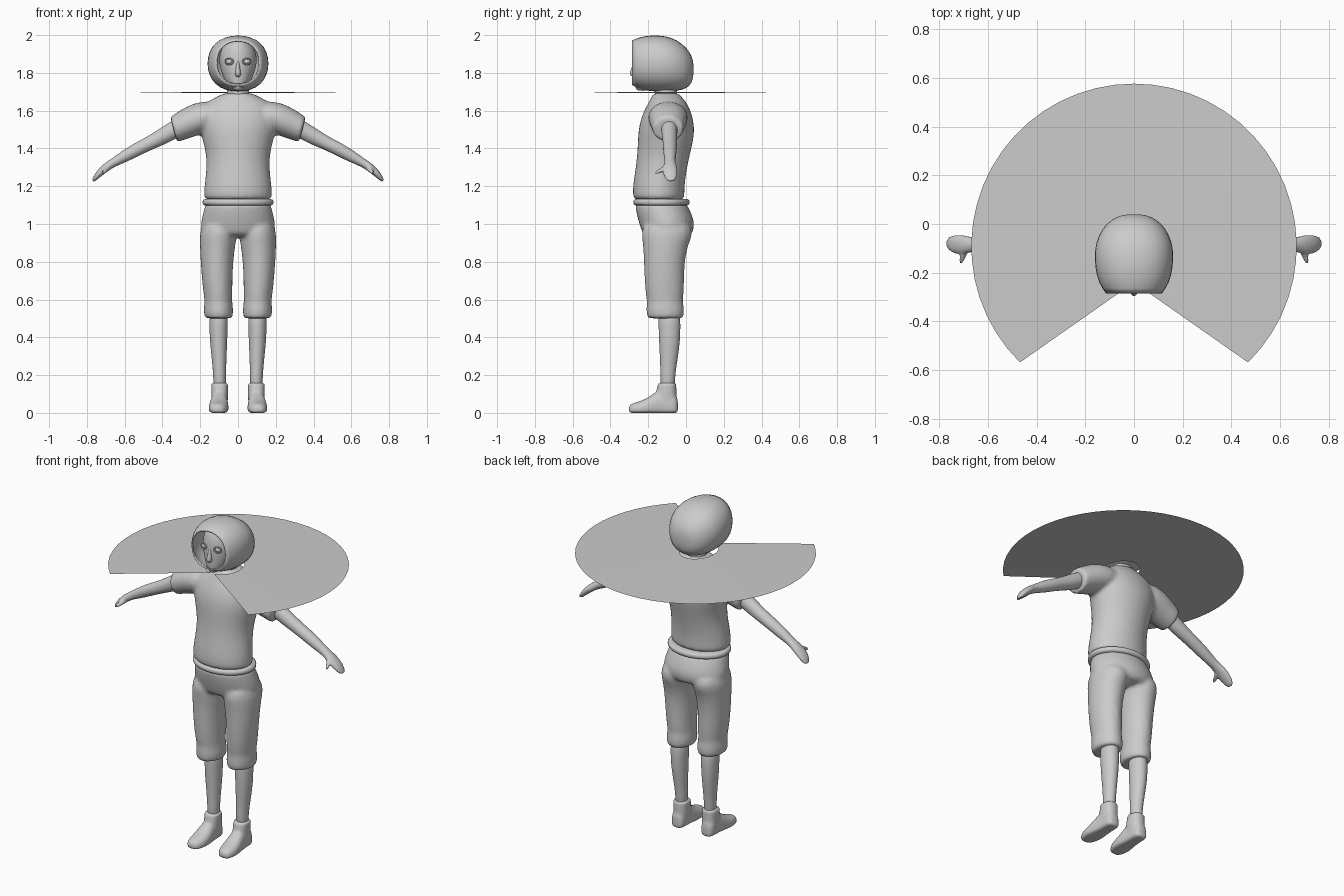
import bpy, bmesh
from math import sin, cos, pi, radians, copysign
from mathutils import Vector


# Cross-sections: (centre, axis A, axis B)
def V(z, x0, x1, y0, y1):
    return (Vector(((x0 + x1) / 2, (y0 + y1) / 2, z)),
            Vector(((x1 - x0) / 2, 0, 0)), Vector((0, (y1 - y0) / 2, 0)))


def H(y, x0, x1, z0, z1):
    return (Vector(((x0 + x1) / 2, y, (z0 + z1) / 2)),
            Vector(((x1 - x0) / 2, 0, 0)), Vector((0, 0, (z1 - z0) / 2)))


def T(x, z, y, r, ry, tilt):
    t = radians(tilt)
    return (Vector((x, y, z)), Vector((cos(t), 0, sin(t))) * r, Vector((0, ry, 0)))


def flip(rings):
    m = Vector((-1, 1, 1))
    return [(c * m, a * m, b * m) for c, a, b in rings]


def sp(v, e):
    return copysign(abs(v) ** e, v)


def finish(name, bm, sub=1, mirror=False, voxel=0, solid=0):
    bmesh.ops.recalc_face_normals(bm, faces=bm.faces)
    me = bpy.data.meshes.new(name)
    bm.to_mesh(me)
    bm.free()
    me.polygons.foreach_set("use_smooth", [True] * len(me.polygons))
    ob = bpy.data.objects.new(name, me)
    bpy.context.collection.objects.link(ob)
    if sub:
        ob.modifiers.new("sub", "SUBSURF").levels = sub
        ob.modifiers["sub"].render_levels = sub
    if voxel:
        m = ob.modifiers.new("remesh", "REMESH")
        m.mode, m.voxel_size, m.use_smooth_shade = "VOXEL", voxel, True
        ob.modifiers.new("smooth", "SMOOTH").iterations = 4
    if solid:
        m = ob.modifiers.new("solid", "SOLIDIFY")
        m.thickness, m.offset = solid, -1
    if mirror:
        ob.modifiers.new("mirror", "MIRROR")
    return ob


def loft(name, parts, n=16, e=1, caps=(True, True), **kw):
    bm = bmesh.new()
    for rings in parts:
        rows = []
        for c, a, b in rings:
            row = []
            for i in range(n):
                t = 2 * pi * i / n
                p = c + a * sp(cos(t), e) + b * sp(sin(t), e)
                p.z = max(p.z, 0)
                row.append(bm.verts.new(p))
            rows.append(row)
        for r, s in zip(rows, rows[1:]):
            for i in range(n):
                j = (i + 1) % n
                bm.faces.new((r[i], r[j], s[j], s[i]))
        if caps[0]:
            bm.faces.new(rows[0])
        if caps[1]:
            bm.faces.new(rows[-1])
    return finish(name, bm, **kw)


def ball(name, loc, scale, mirror=False):
    bm = bmesh.new()
    bmesh.ops.create_uvsphere(bm, u_segments=16, v_segments=10, radius=1)
    for v in bm.verts:
        v.co = Vector(loc) + v.co * Vector(scale)
    return finish(name, bm, sub=0, mirror=mirror)


# Shirt: torso with two short sleeves
torso = [V(z, -w, w, f, b) for z, w, f, b in (
    (1.125, .18, -.275, -.01), (1.14, .185, -.285, -.005), (1.2, .182, -.285, -.005),
    (1.28, .172, -.272, .005), (1.36, .17, -.262, .022), (1.44, .19, -.258, .042),
    (1.51, .21, -.255, .05), (1.58, .21, -.235, .035), (1.635, .19, -.205, .012),
    (1.672, .12, -.185, -.02), (1.69, .08, -.175, -.035), (1.692, .07, -.17, -.04))]
sleeve = [T(.08, 1.58, -.095, .07, .1, 85), T(.18, 1.567, -.095, .088, .11, 82),
          T(.25, 1.545, -.095, .085, .1, 76), T(.32, 1.51, -.095, .074, .086, 75),
          T(.337, 1.502, -.095, .072, .083, 75), T(.342, 1.5, -.095, .07, .08, 75)]
loft("shirt", [torso, sleeve, flip(sleeve)], voxel=.011)

# Belt
loft("belt", [[V(z, -w, w, -.13 - d, -.13 + d) for z, w, d in (
    (1.095, .17, .13), (1.1, .187, .148), (1.115, .192, .152),
    (1.13, .187, .148), (1.135, .17, .13))]], n=24)

# Cropped trousers
hips = [V(z, -w, w, f, b) for z, w, f, b in (
    (1.12, .17, -.27, 0), (1.1, .178, -.272, .01), (1.05, .192, -.265, .035),
    (1.0, .203, -.25, .05), (.95, .2, -.235, .04), (.93, .17, -.21, .01))]
leg = [V(z, a, b, f, k) for z, a, b, f, k in (
    (1.02, .01, .19, -.23, .02), (.95, .002, .205, -.24, .045), (.89, .012, .204, -.23, .012),
    (.8, .024, .2, -.225, -.005), (.7, .028, .192, -.222, -.008), (.62, .028, .183, -.215, -.01),
    (.59, .03, .178, -.208, -.016), (.56, .024, .183, -.213, -.008),
    (.515, .024, .182, -.211, -.008), (.503, .03, .175, -.204, -.015), (.5, .04, .165, -.195, -.025))]
loft("trousers", [hips, leg, flip(leg)], voxel=.011)

# Bare lower legs
loft("lower_leg", [[V(z, a, b, f, k) for z, a, b, f, k in (
    (.56, .05, .155, -.15, -.03), (.46, .054, .152, -.146, -.028), (.38, .056, .15, -.144, -.03),
    (.28, .061, .139, -.138, -.044), (.2, .063, .131, -.136, -.058), (.1, .063, .131, -.136, -.058))]],
    mirror=True)

# Shoes: foot plus ankle shaft
foot = [H(y, .1 - w + o, .1 + w + o, -.3 * h, h) for y, w, h, o in (
    (-.305, .018, .035, .008), (-.29, .04, .05, .006), (-.25, .054, .06, .004),
    (-.2, .054, .08, .002), (-.16, .048, .115, 0), (-.11, .043, .13, 0),
    (-.07, .043, .12, 0), (-.05, .036, .09, 0), (-.042, .018, .07, 0))]
shaft = [V(z, .052, .143, f, k) for z, f, k in (
    (.03, -.15, -.05), (.08, -.165, -.048), (.13, -.155, -.05), (.155, -.15, -.05), (.16, -.148, -.052))]
loft("shoe", [foot, shaft], e=.85, voxel=.008, mirror=True)

# Arms with hand and thumb
arm = [T(.27, 1.54, -.09, .045, .048, 62), T(.35, 1.492, -.088, .05, .045, 62),
       T(.42, 1.452, -.086, .043, .041, 60), T(.49, 1.417, -.085, .037, .039, 64),
       T(.55, 1.387, -.085, .037, .038, 64), T(.61, 1.353, -.085, .032, .033, 62),
       T(.66, 1.325, -.085, .024, .028, 60), T(.695, 1.303, -.085, .024, .042, 55),
       T(.735, 1.268, -.085, .02, .042, 45), T(.758, 1.24, -.08, .013, .032, 40),
       T(.77, 1.225, -.08, .006, .018, 35)]
thumb = [H(-.08, .665, .705, 1.285, 1.325), H(-.115, .68, .71, 1.275, 1.31),
         H(-.145, .695, .72, 1.265, 1.29), H(-.165, .705, .722, 1.262, 1.28)]
loft("arm", [arm, thumb], n=12, voxel=.007, mirror=True)

# Neck
loft("neck", [[V(z, -.06, .06, -.165, -.045) for z in (1.62, 1.69, 1.78)]])

# Face with a pointed chin
loft("face", [[V(z, -w, w, f, b) for z, w, f, b in (
    (1.705, .015, -.255, -.2), (1.715, .035, -.268, -.16), (1.75, .066, -.275, -.1),
    (1.8, .09, -.278, -.05), (1.86, .104, -.278, -.03), (1.92, .096, -.27, -.04),
    (1.96, .065, -.25, -.08), (1.975, .03, -.22, -.12))]], sub=2)
loft("nose", [[V(z, -w, w, f, -.25) for z, w, f in (
    (1.775, .008, -.275), (1.785, .017, -.297), (1.8, .017, -.302),
    (1.83, .011, -.288), (1.87, .008, -.274))]], n=8)
ball("eyeball", (.046, -.256, 1.86), (.019, .016, .015), True)
bm = bmesh.new()
for i in range(14):
    t = 2 * pi * i / 14
    bmesh.ops.create_icosphere(bm, subdivisions=1, radius=.005)
    bm.verts.ensure_lookup_table()
    for v in bm.verts[-12:]:
        v.co += Vector((.046 + .021 * cos(t), -.265 + .005 * cos(t), 1.86 + .016 * sin(t)))
finish("eyelid", bm, sub=0, mirror=True)

# Bobbed hair, open at the front
loft("hair", [[H(y, -w, w, a, b) for y, w, a, b in (
    (-.285, .118, 1.733, 1.975), (-.245, .148, 1.71, 1.993), (-.18, .164, 1.698, 2.004),
    (-.11, .167, 1.697, 1.999), (-.05, .152, 1.7, 1.98), (.005, .115, 1.715, 1.935),
    (.032, .07, 1.745, 1.89), (.04, .03, 1.79, 1.85))]],
    e=.9, caps=(False, True), solid=.008)

# Flat open cape spread around the neck
bm = bmesh.new()
n, rows = 40, []
for k in range(7):
    f = k / 6
    row = []
    for i in range(n + 1):
        s = i / n
        ti, to = radians(-83 + 346 * s), radians(-45.5 + 271 * s)
        inner = Vector((.1 * cos(ti), -.125 + .125 * sin(ti), 1.7))
        outer = Vector((.669 * cos(to), -.092 + .669 * sin(to), 1.693))
        row.append(bm.verts.new(inner.lerp(outer, f)))
    rows.append(row)
for r, q in zip(rows, rows[1:]):
    for i in range(n):
        bm.faces.new((r[i], q[i], q[i + 1], r[i + 1]))
finish("cape", bm, sub=0)
